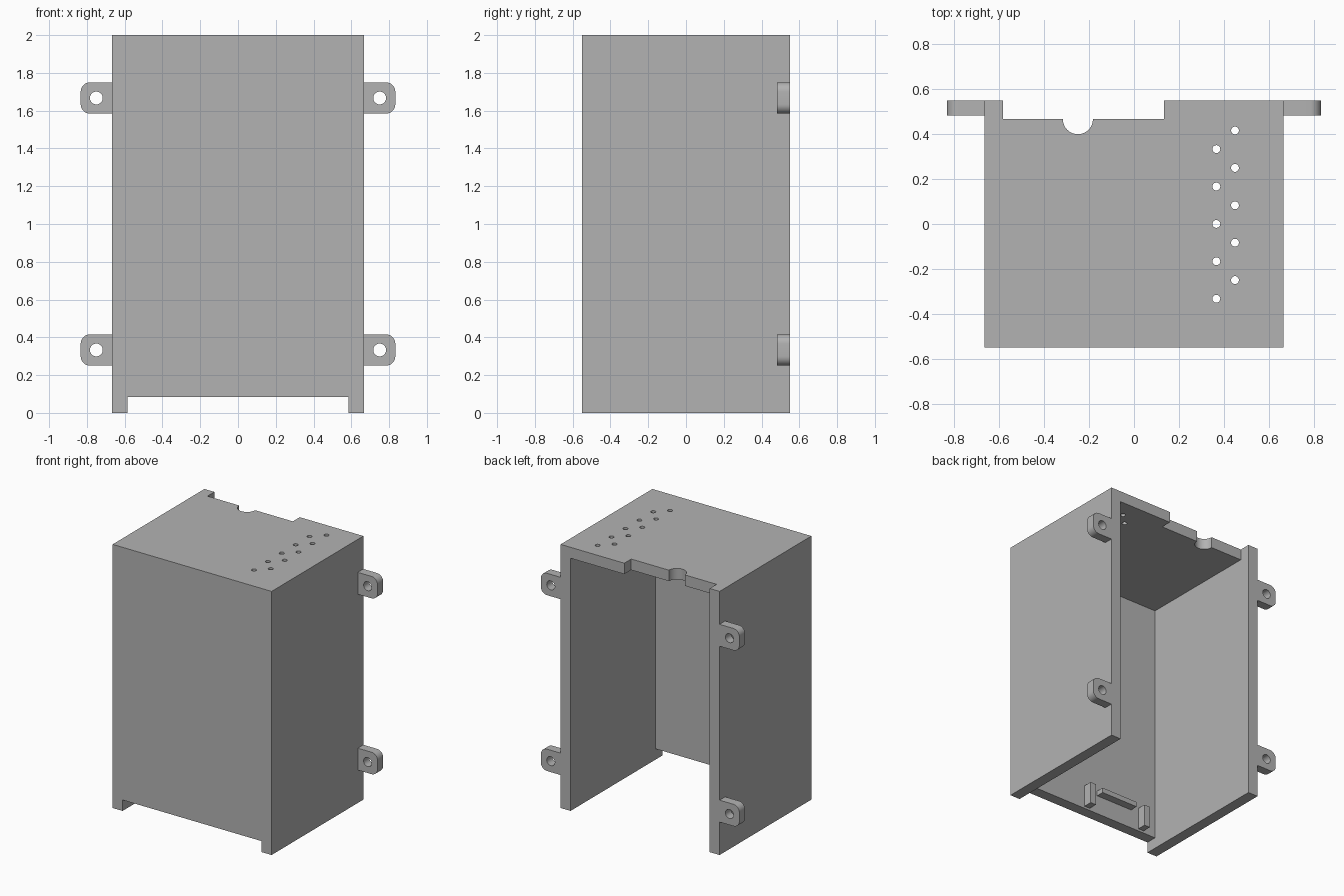
import bpy
import bmesh
from math import pi
from mathutils import Matrix

if "Cube" in bpy.data.objects:
    bpy.data.objects.remove(bpy.data.objects["Cube"], do_unlink=True)

grey = bpy.data.materials.new("plain grey")
grey.use_nodes = True
GREY = (0.45, 0.45, 0.45, 1)
grey.diffuse_color = GREY
grey.node_tree.nodes["Principled BSDF"].inputs["Base Color"].default_value = GREY

W, D, H, T = 0.667, 0.55, 2.0, 0.083   # half width, half depth, height, wall
IN = W - T                             # inner half width


def make(name, bm):
    bmesh.ops.recalc_face_normals(bm, faces=bm.faces)
    mesh = bpy.data.meshes.new(name)
    bm.to_mesh(mesh)
    bm.free()
    mesh.materials.append(grey)
    ob = bpy.data.objects.new(name, mesh)
    bpy.context.collection.objects.link(ob)
    return ob


def box(name, lo, hi, round_side=0):
    """Box between two corners; round_side rounds the corners at that x end."""
    bm = bmesh.new()
    bmesh.ops.create_cube(bm, size=1)
    for v in bm.verts:
        v.co = [(a + b) / 2 + c * (b - a) for a, b, c in zip(lo, hi, v.co)]
    if round_side:
        end = max(v.co.x * round_side for v in bm.verts)
        edges = [e for e in bm.edges
                 if all(abs(v.co.x * round_side - end) < 1e-4 for v in e.verts)
                 and abs(e.verts[0].co.y - e.verts[1].co.y) > 1e-4]
        bmesh.ops.bevel(bm, geom=edges, offset=0.05, segments=8,
                        profile=0.5, affect='EDGES')
    return make(name, bm)


def rod(name, centre, radius, length, axis="Z"):
    bm = bmesh.new()
    turn = Matrix.Rotation(pi / 2, 4, 'X') if axis == "Y" else Matrix()
    bmesh.ops.create_cone(bm, cap_ends=True, segments=32, radius1=radius,
                          radius2=radius, depth=length,
                          matrix=Matrix.Translation(centre) @ turn)
    return make(name, bm)


def cut(target, cutter):
    cutter.hide_render = True
    mod = target.modifiers.new("cut", 'BOOLEAN')
    mod.operation, mod.solver, mod.object = 'DIFFERENCE', 'EXACT', cutter
    bpy.context.view_layer.objects.active = target
    bpy.ops.object.modifier_apply(modifier=mod.name)
    bpy.data.objects.remove(cutter, do_unlink=True)


def smooth(ob):
    bpy.ops.object.select_all(action='DESELECT')
    ob.select_set(True)
    bpy.context.view_layer.objects.active = ob
    bpy.ops.object.shade_smooth_by_angle(angle=0.6)


# Case shell, open at the back and the bottom
case = box("case", (-W, -D, 0), (W, D, H))
cut(case, box("cavity", (-IN, -D + T, -0.2), (IN, D + 0.2, H - T)))
cut(case, box("front_gap", (-IN, -D - 0.2, -0.1), (IN, -D + 0.2, T)))

# Cable notch at the back of the top
cut(case, box("top_gap", (-IN, D - T, H - 0.2), (0.133, D + 0.1, H + 0.1)))
cut(case, rod("cable_gap", (-0.25, D - T, H), 0.067, 0.4))

# Two staggered rows of vent holes
for x, start in ((0.367, -0.333), (0.45, -0.25)):
    for i in range(5):
        cut(case, rod("vent", (x, start + i / 6, H), 0.0175, 0.4))
smooth(case)

# Mounting tabs on both sides
for side, label in ((1, "left"), (-1, "right")):
    for z, level in ((0.333, "lower"), (1.667, "upper")):
        xs = sorted((side * (W - 0.002), side * 0.833))
        tab = box(f"{level}_{label}_tab", (xs[0], D - 0.067, z - 0.083),
                  (xs[1], D, z + 0.083), side)
        cut(tab, rod("screw_hole", (side * 0.75, D, z), 0.034, 0.4, "Y"))
        smooth(tab)

# Board holder inside the front wall: a ledge between two posts
MID, WALL = -0.21, -D + T
box("holder_ledge", (MID - 0.155, WALL - 0.002, 0.227),
    (MID + 0.155, WALL + 0.06, 0.265))
for side, label in ((1, "left"), (-1, "right")):
    xs = sorted((MID + side * 0.222, MID + side * 0.27))
    box(f"{label}_holder_post", (xs[0], WALL - 0.002, 0.1),
        (xs[1], WALL + 0.067, 0.265))
